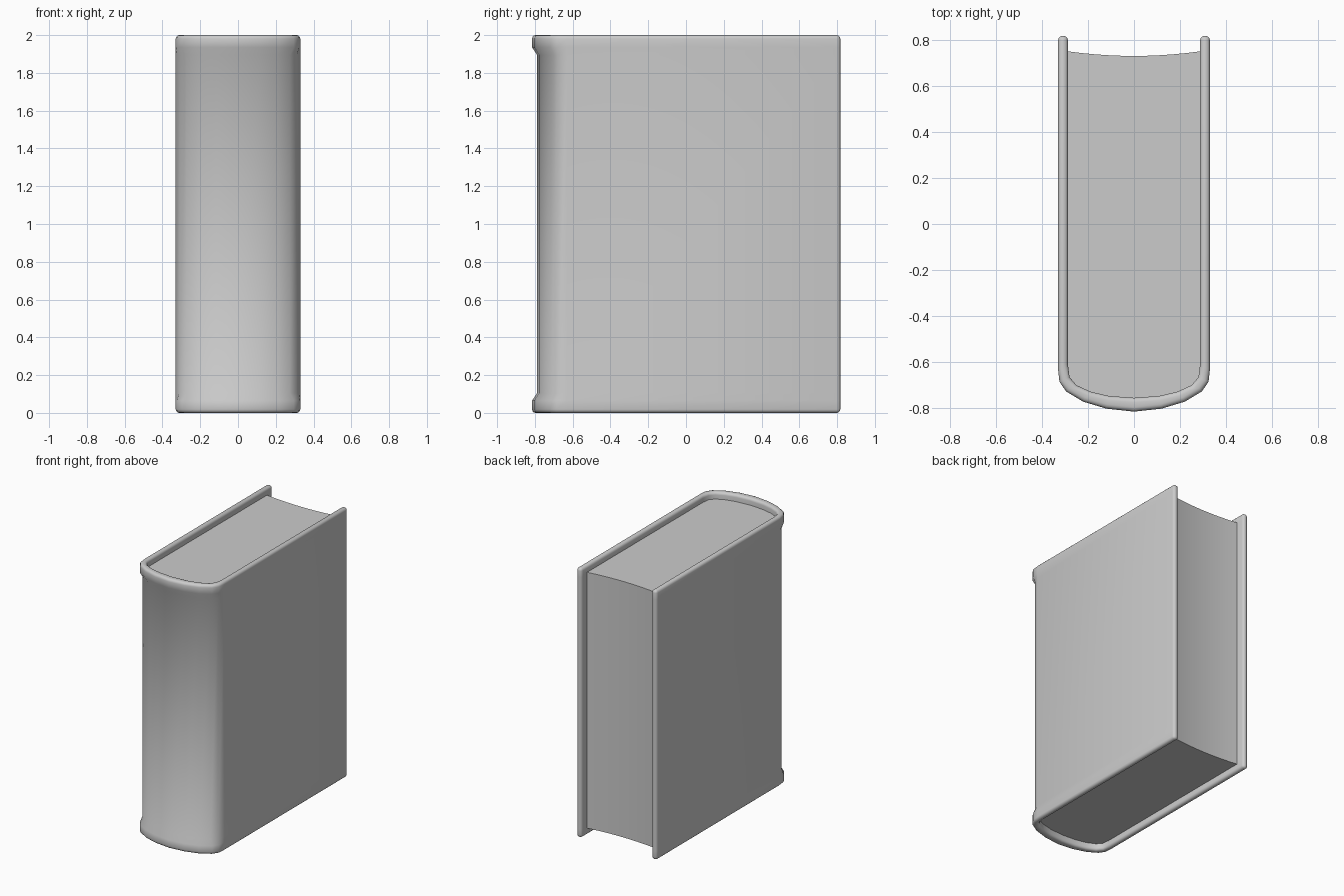
import bpy, bmesh, math

if "Cube" in bpy.data.objects:
    bpy.data.objects.remove(bpy.data.objects["Cube"])

# Half outlines of the cover in plan: spine centre -> fore edge
OUTER = [(0, -.815), (.12, -.802), (.22, -.772), (.295, -.727), (.324, -.685), (.33, -.63), (.33, .817)]
INNER = [(0, -.755), (.11, -.747), (.19, -.728), (.25, -.70), (.28, -.665), (.287, -.61), (.287, .817)]
PINCH = [.45, .45, .45, .45, .3, 0, 0]      # how far the spine sinks between its end rims
LEVELS = [(0, 0), (.065, 0), (.105, 1), (1.895, 1), (1.935, 0), (2, 0)]   # z, sink amount


def mirrored(pts):
    return [(-x, y) for x, y in reversed(pts[1:])] + list(pts)


def finish(bm, name, angle):
    bmesh.ops.recalc_face_normals(bm, faces=bm.faces)
    mesh = bpy.data.meshes.new(name)
    bm.to_mesh(mesh)
    bm.free()
    obj = bpy.data.objects.new(name, mesh)
    bpy.context.collection.objects.link(obj)
    bpy.ops.object.select_all(action='DESELECT')
    obj.select_set(True)
    bpy.context.view_layer.objects.active = obj
    bpy.ops.object.shade_smooth_by_angle(angle=math.radians(angle))
    return obj


# Cover: closed cross-sections lofted along the U-shaped outline
outer, inner = mirrored(OUTER), mirrored(INNER)
pinch = PINCH[:0:-1] + PINCH
bm = bmesh.new()
rings = []
for (ox, oy), (ix, iy), p in zip(outer, inner, pinch):
    ring = []
    for z, k in LEVELS:
        ring.append(bm.verts.new((ox + (ix - ox) * p * k, oy + (iy - oy) * p * k, z)))
    for z, k in reversed(LEVELS):
        ring.append(bm.verts.new((ix, iy, z)))
    rings.append(ring)
n = len(rings[0])
for a, b in zip(rings, rings[1:]):
    for i in range(n):
        j = (i + 1) % n
        bm.faces.new((a[i], a[j], b[j], b[i]))
for ring in (rings[0], rings[-1]):
    for i in range(n // 2 - 1):
        bm.faces.new((ring[i], ring[i + 1], ring[n - 2 - i], ring[n - 1 - i]))
bmesh.ops.recalc_face_normals(bm, faces=bm.faces)

# Rounded board edges
sharp = [e for e in bm.edges if e.calc_face_angle(0) > math.radians(60)]
bmesh.ops.bevel(bm, geom=sharp, offset=.019, segments=3, profile=.5,
                affect='EDGES', clamp_overlap=True)
finish(bm, "cover", 45)

# Page block: rounded back, hollow fore edge
bm = bmesh.new()
fore = [(x, .73 + .02 * (x / .287) ** 2) for x in [.287 - .287 * i / 5 for i in range(11)]]
outline = mirrored(INNER[:-1]) + fore
bottom = bm.faces.new([bm.verts.new((x, y, .05)) for x, y in outline])
ext = bmesh.ops.extrude_face_region(bm, geom=[bottom], use_keep_orig=True)
bmesh.ops.translate(bm, vec=(0, 0, 1.9),
                    verts=[v for v in ext['geom'] if isinstance(v, bmesh.types.BMVert)])
finish(bm, "pages", 40)
